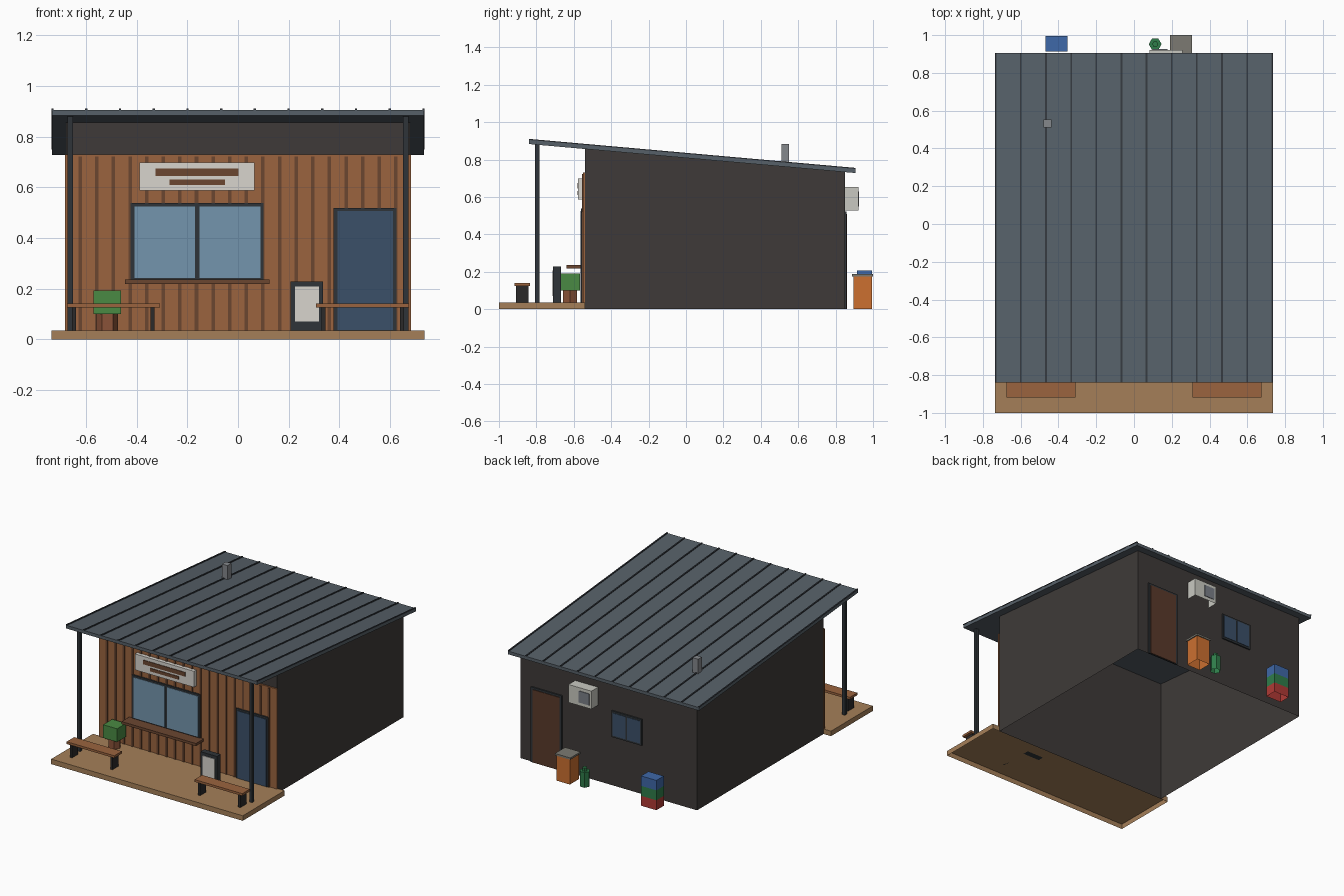
import bpy, bmesh, math

if "Cube" in bpy.data.objects:
    bpy.data.objects.remove(bpy.data.objects["Cube"])

SLOPE = 0.0888          # roof fall towards the back
mats = {}


def mat(name, hexcol):
    c = [int(hexcol[i:i + 2], 16) / 255 for i in (0, 2, 4)]
    lin = [v / 12.92 if v <= 0.04045 else ((v + 0.055) / 1.055) ** 2.4 for v in c]
    m = bpy.data.materials.new(name)
    m.diffuse_color = (*lin, 1)
    m.use_nodes = True
    m.node_tree.nodes["Principled BSDF"].inputs["Base Color"].default_value = m.diffuse_color
    mats[name] = m


for n, h in dict(wood="9B643F", batten="6B4630", roof="566068", rib="34393F", wall="3E3A38",
                 frame="2F3438", glass="7495AD", door="3B5069", deck="A57F58", sign="D8D5CE",
                 leaf="4A8A43", pot="8A5238", orange="CC7030", blue="3F68A8", red="B03A35",
                 green="2F7D4A", aircon="C9C9C1", metal="85888C", lid="7C7A72",
                 back_door="5A3A2A", back_glass="3B5069", grille="7A7F88", leg="2B2A2A").items():
    mat(n, h)


def finish(bm, name, m):
    me = bpy.data.meshes.new(name)
    bm.to_mesh(me)
    bm.free()
    me.materials.append(mats[m])
    ob = bpy.data.objects.new(name, me)
    bpy.context.collection.objects.link(ob)
    return ob


def box(name, x, y, z, m, open_bottom=False, shear=0.0):
    """Box from (min, max) ranges; shear tilts it along y."""
    bm = bmesh.new()
    bmesh.ops.create_cube(bm, size=1)
    for v in bm.verts:
        v.co = [r[0] if c < 0 else r[1] for r, c in zip((x, y, z), v.co)]
    bm.normal_update()
    if open_bottom:
        low = [f for f in bm.faces if f.normal.z < -0.5]
        bmesh.ops.delete(bm, geom=low, context='FACES_ONLY')
    for v in bm.verts:
        v.co.z -= shear * v.co.y
    return finish(bm, name, m)


def prism(name, x, y, r, z, m, sides=6):
    """Upright low-sided cylinder with a corner pointing along x, open below."""
    bm = bmesh.new()
    ang = [2 * math.pi * i / sides for i in range(sides)]
    lo, hi = [[bm.verts.new((x + r * math.cos(a), y + r * math.sin(a), h)) for a in ang] for h in z]
    for i in range(sides):
        j = (i + 1) % sides
        bm.faces.new((lo[i], lo[j], hi[j], hi[i]))
    bm.faces.new(hi)
    return finish(bm, name, m)


def mid(c, w):
    return (c - w / 2, c + w / 2)


# wall shell, open below and under the roof
shell = box("wall_shell", (-0.68, 0.68), (-0.54, 0.849), (0, 0.809), "wall", True)
bm = bmesh.new()
bm.from_mesh(shell.data)
top = [f for f in bm.faces if f.normal.z > 0.9]
for v in top[0].verts:
    v.co.z = 0.8085 - SLOPE * v.co.y
bmesh.ops.delete(bm, geom=top, context='FACES_ONLY')
bm.to_mesh(shell.data)
bm.free()

# deck and front cladding
box("deck", (-0.737, 0.737), (-1, -0.54), (0, 0.035), "deck", True)
box("front_cladding", (-0.684, 0.684), (-0.551, -0.541), (0.03, 0.73), "wood")
for i in range(20):
    box("cladding_batten", mid(-0.623 + i * 0.0656, 0.014), (-0.556, -0.55), (0.035, 0.722), "batten")

# sloping roof with standing seams
box("roof_slab", (-0.735, 0.735), (-0.84, 0.905), (0.8085, 0.8305), "roof", shear=SLOPE)
for i in range(12):
    box("roof_seam", mid(-0.732 + i * 0.1331, 0.009), (-0.84, 0.905), (0.83, 0.836), "rib", shear=SLOPE)
box("flue", mid(-0.459, 0.042), mid(0.531, 0.042), (0.76, 0.883), "metal")

# porch posts and benches
for s in (-1, 1):
    box("porch_post", mid(s * 0.662, 0.022), mid(-0.795, 0.022), (0.035, 0.882), "frame")
    box("bench_seat", mid(s * 0.492, 0.367), (-0.918, -0.835), (0.125, 0.141), "wood")
    for t in (-1, 1):
        box("bench_leg", mid(s * 0.492 + t * 0.155, 0.016), (-0.91, -0.843), (0.035, 0.126), "leg")

# sign board with two bars
box("sign_board", (-0.388, 0.065), (-0.577, -0.55), (0.587, 0.698), "sign")
box("sign_bar_upper", (-0.325, 0.001), (-0.581, -0.575), (0.645, 0.674), "batten")
box("sign_bar_lower", (-0.271, -0.051), (-0.581, -0.575), (0.61, 0.632), "batten")

# serving window and counter
box("window_frame", (-0.424, 0.1), (-0.561, -0.55), (0.225, 0.538), "frame")
for x in ((-0.409, -0.169), (-0.153, 0.088)):
    box("window_pane", x, (-0.564, -0.555), (0.243, 0.525), "glass")
box("counter_shelf", (-0.447, 0.124), (-0.64, -0.555), (0.218, 0.236), "batten")

# front door
box("front_door_frame", (0.377, 0.625), (-0.561, -0.55), (0.035, 0.519), "frame")
box("front_door_leaf", (0.393, 0.612), (-0.565, -0.555), (0.037, 0.506), "door")

# menu board and planter
box("menu_board", (0.208, 0.335), (-0.71, -0.668), (0.035, 0.229), "frame")
box("menu_sheet", (0.225, 0.32), (-0.714, -0.705), (0.07, 0.208), "sign")
prism("planter_pot", -0.516, -0.62, 0.043, (0.035, 0.105), "pot")
box("planter_bush", mid(-0.516, 0.108), mid(-0.618, 0.1), (0.1, 0.192), "leaf")

# back door and back window
box("back_door_frame", (0.355, 0.595), (0.848, 0.858), (0, 0.522), "frame")
box("back_door_leaf", (0.371, 0.579), (0.852, 0.862), (0.002, 0.508), "back_door")
box("back_window_frame", (-0.26, -0.028), (0.848, 0.859), (0.34, 0.522), "frame")
for x in ((-0.248, -0.15), (-0.138, -0.04)):
    box("back_window_pane", x, (0.853, 0.862), (0.353, 0.51), "back_glass")

# air conditioner
box("aircon_unit", (0.082, 0.258), (0.849, 0.922), (0.527, 0.652), "aircon", True)
box("aircon_grille", (0.098, 0.178), (0.915, 0.926), (0.55, 0.63), "grille")

# bin, gas bottle and stacked crates behind the hut
box("bin_body", (0.197, 0.301), (0.895, 0.994), (0, 0.178), "orange", True)
box("bin_lid", (0.19, 0.308), (0.888, 1.0), (0.176, 0.189), "lid")
prism("gas_bottle", 0.112, 0.952, 0.034, (0, 0.105), "green")
prism("gas_bottle_neck", 0.112, 0.952, 0.016, (0.105, 0.128), "green")
for i, c in enumerate(("red", "green", "blue")):
    box("crate", (-0.469, -0.351), (0.914, 0.995), (i * 0.069, (i + 1) * 0.069), c, True)
